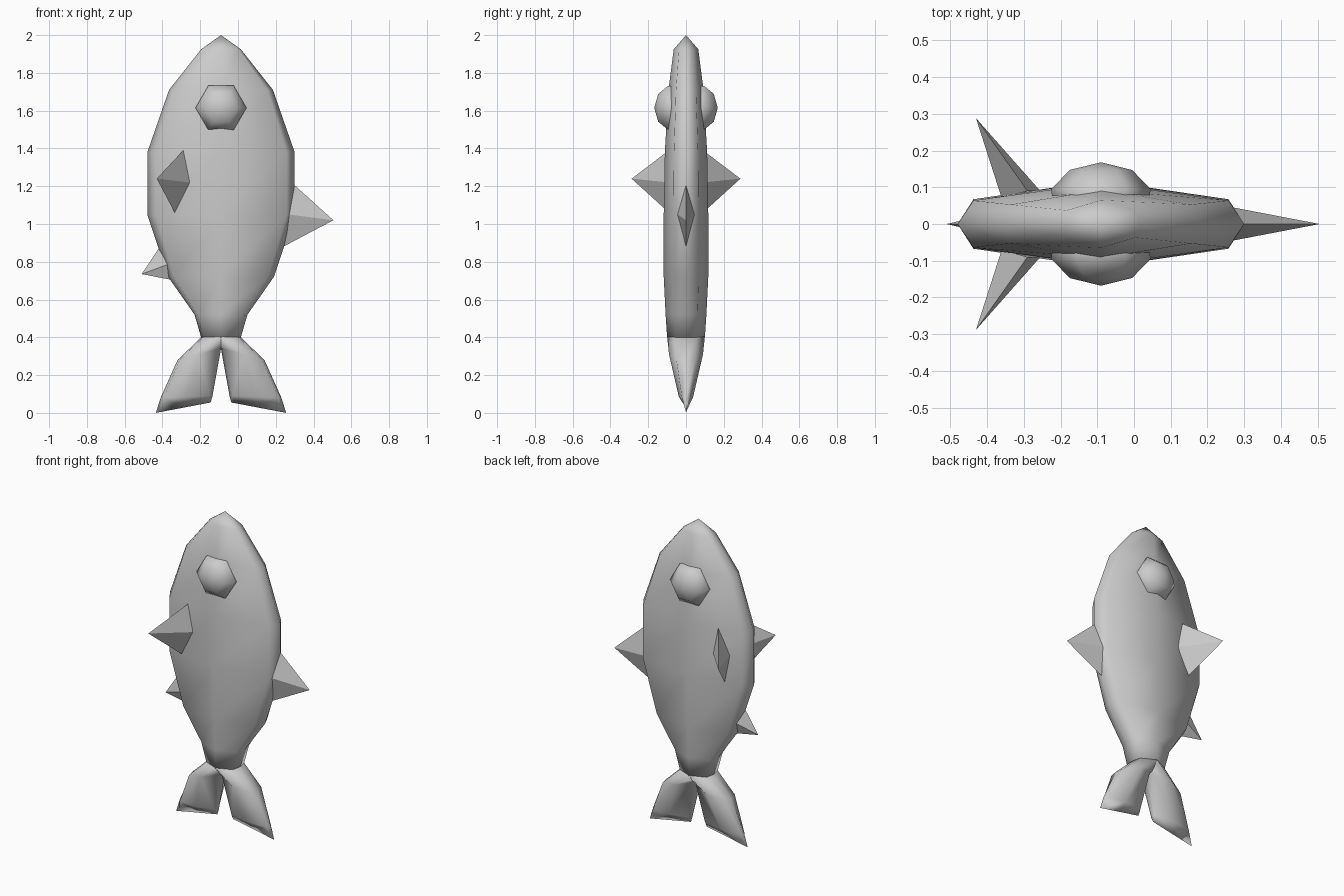
import bpy, bmesh, math
from mathutils import Vector

if "Cube" in bpy.data.objects:
    bpy.data.objects.remove(bpy.data.objects["Cube"])

CX = -0.09  # centre line of the fish


def make(name, bm, smooth=True):
    bmesh.ops.remove_doubles(bm, verts=bm.verts, dist=0.0005)
    bmesh.ops.recalc_face_normals(bm, faces=bm.faces)
    for f in bm.faces:
        f.smooth = smooth
    me = bpy.data.meshes.new(name)
    bm.to_mesh(me)
    bm.free()
    ob = bpy.data.objects.new(name, me)
    bpy.context.collection.objects.link(ob)
    return ob


def loft(name, rings):
    bm = bmesh.new()
    loops = [[bm.verts.new(p) for p in r] for r in rings]
    n = len(rings[0])
    for a, b in zip(loops, loops[1:]):
        for i in range(n):
            j = (i + 1) % n
            bm.faces.new((a[i], a[j], b[j], b[i]))
    bm.faces.new(loops[0])
    bm.faces.new(loops[-1])
    bmesh.ops.dissolve_degenerate(bm, dist=0.0005, edges=bm.edges)
    return make(name, bm)


def section(inner, outer, t):
    """Eight-sided lens between two (x, z) points, half thickness t."""
    a, b = Vector(inner), Vector(outer)
    shape = [(0, 0), (.055, .57), (.5, 1), (.945, .57),
             (1, 0), (.945, -.57), (.5, -1), (.055, -.57)]
    return [(p.x, y * t, p.y) for p, y in ((a.lerp(b, u), y) for u, y in shape)]


# Body: half width, height, half thickness
profile = [(0.0, 2.0, 0.0), (.105, 1.925, .065), (.275, 1.71, .093),
           (.39, 1.38, .112), (.39, 1.05, .118), (.28, .72, .118),
           (.14, .52, .108), (.105, .40, .10)]
loft("body", [section((CX - w, z), (CX + w, z), t) for w, z, t in profile])

# Forked tail
for side, label in ((1, "right"), (-1, "left")):
    stations = [((-.105, .41), (.105, .40), .10),
                ((0, .34), (.23, .28), .09),
                ((.045, .09), (.32, .08), .038),
                ((.055, .055), (.345, 0), 0)]
    loft("tail_lobe_" + label,
         [section((CX + side * i[0], i[1]), (CX + side * o[0], o[1]), t)
          for i, o, t in stations])

# Domed six-sided eyes
for side, label in ((-1, "front"), (1, "back")):
    loft("eye_" + label,
         [[(CX + r * math.cos(k * math.pi / 3), side * y,
            1.615 + r * math.sin(k * math.pi / 3)) for k in range(6)]
          for r, y in ((.13, .04), (.135, .095), (.085, .147), (0, .168))])


def fin(name, tip, base):
    """Four-sided pointed fin."""
    bm = bmesh.new()
    t = bm.verts.new(tip)
    b = [bm.verts.new(p) for p in base]
    for i in range(4):
        bm.faces.new((t, b[i], b[(i + 1) % 4]))
    bm.faces.new(b)
    return make(name, bm, False)


# Side fins
for s, label in ((-1, "front"), (1, "back")):
    fin("side_fin_" + label, (-.43, s * .288, 1.24),
        [(-.29, s * .09, 1.39), (-.255, s * .09, 1.22),
         (-.335, s * .09, 1.06), (-.36, s * .07, 1.23)])

# Back fin and belly fin
fin("back_fin", (.505, 0, 1.02),
    [(.30, 0, 1.205), (.27, .045, 1.05), (.24, 0, .88), (.27, -.045, 1.05)])
fin("belly_fin", (-.51, 0, .735),
    [(-.41, 0, .885), (-.36, .035, .79), (-.33, 0, .70), (-.36, -.035, .79)])
